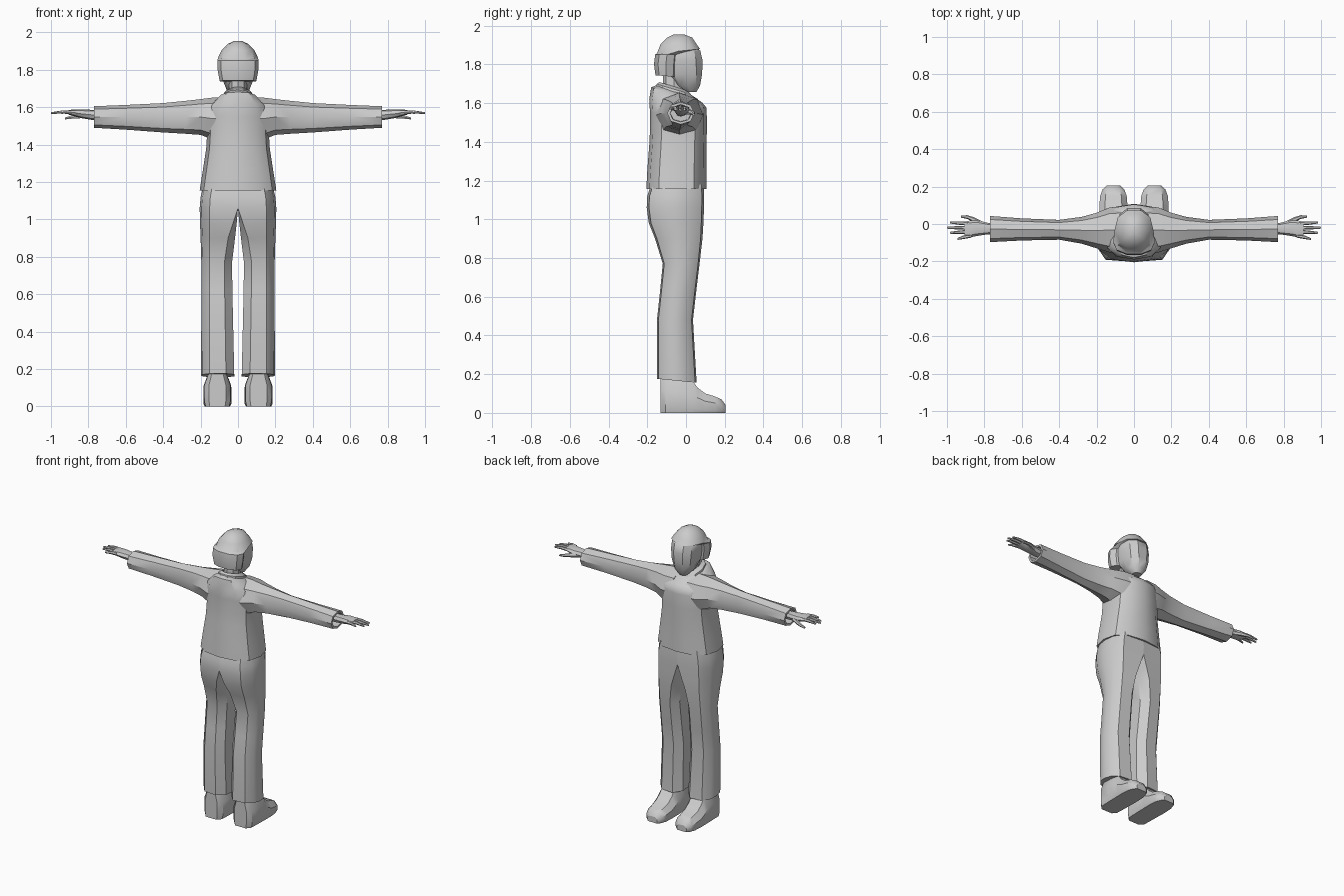
import bpy, bmesh, math

grey = bpy.data.materials.new("plain grey")
grey.diffuse_color = (0.6, 0.6, 0.6, 1)


def unit(n, e=2.0, start=0.0):
    """Superellipse section with n points reaching +-1."""
    pts = []
    for i in range(n):
        a = start + 2 * math.pi * i / n
        c, s = math.cos(a), math.sin(a)
        pts.append((math.copysign(abs(c) ** (2 / e), c), math.copysign(abs(s) ** (2 / e), s)))
    return pts


def loft(name, rings, mirror=False, angle=35):
    """Skin closed rings, cap both ends, optionally add a copy on the other side."""
    bm = bmesh.new()
    for side in ((1, -1) if mirror else (1,)):
        vs = [[bm.verts.new((side * x, y, z)) for x, y, z in r] for r in rings]
        n = len(vs[0])
        for a, b in zip(vs, vs[1:]):
            for i in range(n):
                j = (i + 1) % n
                bm.faces.new((a[i], a[j], b[j], b[i]))
        bm.faces.new(vs[0])
        bm.faces.new(vs[-1])
    bmesh.ops.recalc_face_normals(bm, faces=bm.faces)
    me = bpy.data.meshes.new(name)
    bm.to_mesh(me)
    bm.free()
    me.materials.append(grey)
    ob = bpy.data.objects.new(name, me)
    bpy.context.collection.objects.link(ob)
    bpy.ops.object.select_all(action='DESELECT')
    ob.select_set(True)
    bpy.context.view_layer.objects.active = ob
    bpy.ops.object.shade_smooth_by_angle(angle=math.radians(angle))
    return ob


def flat_ring(z, hx, y0, y1, n=10, e=2.3, tilt=0.0):
    """Ring around z; tilt lowers the front and raises the back."""
    cy, hy = (y0 + y1) / 2, (y1 - y0) / 2
    return [(u * hx, cy + v * hy, z + tilt * (cy + v * hy + 0.05)) for u, v in unit(n, e)]


def side_ring(x, y0, y1, z0, z1, n=8, e=2.2):
    """Ring around x, for the arms."""
    return [(x, (y0 + y1) / 2 + u * (y1 - y0) / 2, (z0 + z1) / 2 + v * (z1 - z0) / 2)
            for u, v in unit(n, e)]


# Jacket body
loft("jacket_body", [flat_ring(z, hx, y0, y1, 12, 2.6, t) for z, hx, y0, y1, t in [
    (1.155, .205, -.205, .105, 0), (1.25, .19, -.2, .105, 0), (1.38, .17, -.19, .105, 0),
    (1.46, .165, -.186, .108, 0), (1.55, .165, -.186, .107, 0), (1.60, .155, -.19, .105, -.15),
    (1.642, .105, -.18, .085, -.3), (1.665, .06, -.148, .03, -.3)]])

# Collar
loft("collar", [flat_ring(z, hx, y0, y1, 10, 2.2, -.3) for z, hx, y0, y1 in [
    (1.63, .085, -.165, .045), (1.668, .078, -.155, .03), (1.682, .05, -.14, .01),
    (1.65, .045, -.13, .0)]])

# Sleeves with hollow cuffs
loft("sleeves", [side_ring(*r) for r in [
    (.05, -.165, .095, 1.42, 1.655), (.13, -.152, .088, 1.425, 1.652),
    (.20, -.13, .06, 1.452, 1.643), (.28, -.105, .038, 1.458, 1.634),
    (.40, -.084, .022, 1.465, 1.622), (.60, -.088, .03, 1.48, 1.612),
    (.77, -.097, .043, 1.49, 1.605), (.77, -.082, .028, 1.503, 1.592),
    (.71, -.08, .026, 1.505, 1.59)]], mirror=True)

# Hands: palm, four fingers and thumb
loft("palms", [side_ring(*r) for r in [
    (.70, -.055, .005, 1.53, 1.585), (.78, -.055, .006, 1.532, 1.586),
    (.84, -.064, .02, 1.542, 1.588), (.88, -.072, .018, 1.553, 1.588),
    (.905, -.07, .012, 1.56, 1.585)]], mirror=True)
for i, (ya, yb, tip) in enumerate([(.002, .008, .985), (-.02, -.02, 1.0),
                                   (-.041, -.047, .985), (-.062, -.08, .945)]):
    loft("finger_%d" % (i + 1), [side_ring(x, y - h, y + h, z - h, z + h, 6) for x, y, z, h in [
        (.87, ya, 1.572, .011), ((.88 + tip) / 2, (ya + yb) / 2, 1.574, .0095),
        (tip, yb, 1.569, .005)]], mirror=True)
loft("thumbs", [side_ring(x, y - h, y + h, z - h, z + h, 6) for x, y, z, h in [
    (.80, -.008, 1.557, .016), (.85, .02, 1.553, .014), (.89, .037, 1.547, .01),
    (.925, .04, 1.54, .006)]], mirror=True)


# Trousers: each leg flattens against the middle above the crotch
def leg_ring(z, xi, xo, y0, y1, f, tilt=0.0):
    w, cy, hy = xo - xi, (y0 + y1) / 2, (y1 - y0) / 2
    prof = [(1, 0), (.95, .5), (.74, .92), (f, 1), (0, .5), (0, -.5), (f, -1), (.74, -.92),
            (.95, -.5)]
    return [(xi + u * w, cy + v * hy, z + tilt * (v * hy)) for u, v in prof]


loft("trousers", [leg_ring(*r) for r in [
    (.166, .02, .198, -.15, .055, .25, -.1), (.48, .027, .196, -.15, .036, .25),
    (.62, .03, .196, -.135, .052, .25), (.77, .032, .196, -.12, .07, .25),
    (.90, .016, .2, -.16, .085, .2), (.98, .007, .203, -.192, .09, .1),
    (1.06, 0, .205, -.203, .093, 0), (1.12, 0, .2, -.2, .094, 0),
    (1.18, 0, .185, -.18, .09, 0)]], mirror=True)


# Shoes, skinned from heel to toe
def shoe_ring(y, hx, h):
    prof = [(-.9, 0), (-1, .15), (-1, .6), (-.6, 1), (.6, 1), (1, .6), (1, .15), (.9, 0)]
    return [(.11 + u * hx, y, v * h) for u, v in prof]


loft("shoes", [shoe_ring(*r) for r in [
    (-.132, .045, .19), (-.105, .07, .19), (-.03, .073, .19), (.03, .074, .17),
    (.06, .075, .13), (.10, .075, .1), (.15, .071, .085), (.185, .058, .068),
    (.205, .036, .04)]], mirror=True)

# Neck and face
loft("neck", [flat_ring(z, hx, y0, y1, 8, 2) for z, hx, y0, y1 in [
    (1.60, .055, -.125, .0), (1.68, .047, -.12, -.005), (1.78, .047, -.12, .0)]])
loft("head", [flat_ring(z, hx, y0, y1, 10, 2.4) for z, hx, y0, y1 in [
    (1.657, .03, -.005, .055), (1.69, .06, -.055, .075), (1.75, .083, -.1, .087),
    (1.82, .091, -.12, .09), (1.87, .09, -.12, .078), (1.90, .07, -.11, .045)]])

# Bobbed hair: back and sides below, fringe cap above
loft("hair", [flat_ring(z, hx, y0, y1, 10, 2.3, t) for z, hx, y0, y1, t in [
    (1.735, .098, -.16, -.045, -.08), (1.80, .109, -.168, -.04, 0), (1.85, .111, -.162, -.035, 0),
    (1.867, .105, -.155, .078, .1), (1.905, .088, -.135, .058, 0), (1.938, .056, -.1, .035, 0),
    (1.955, .018, -.065, -.01, 0)]])
